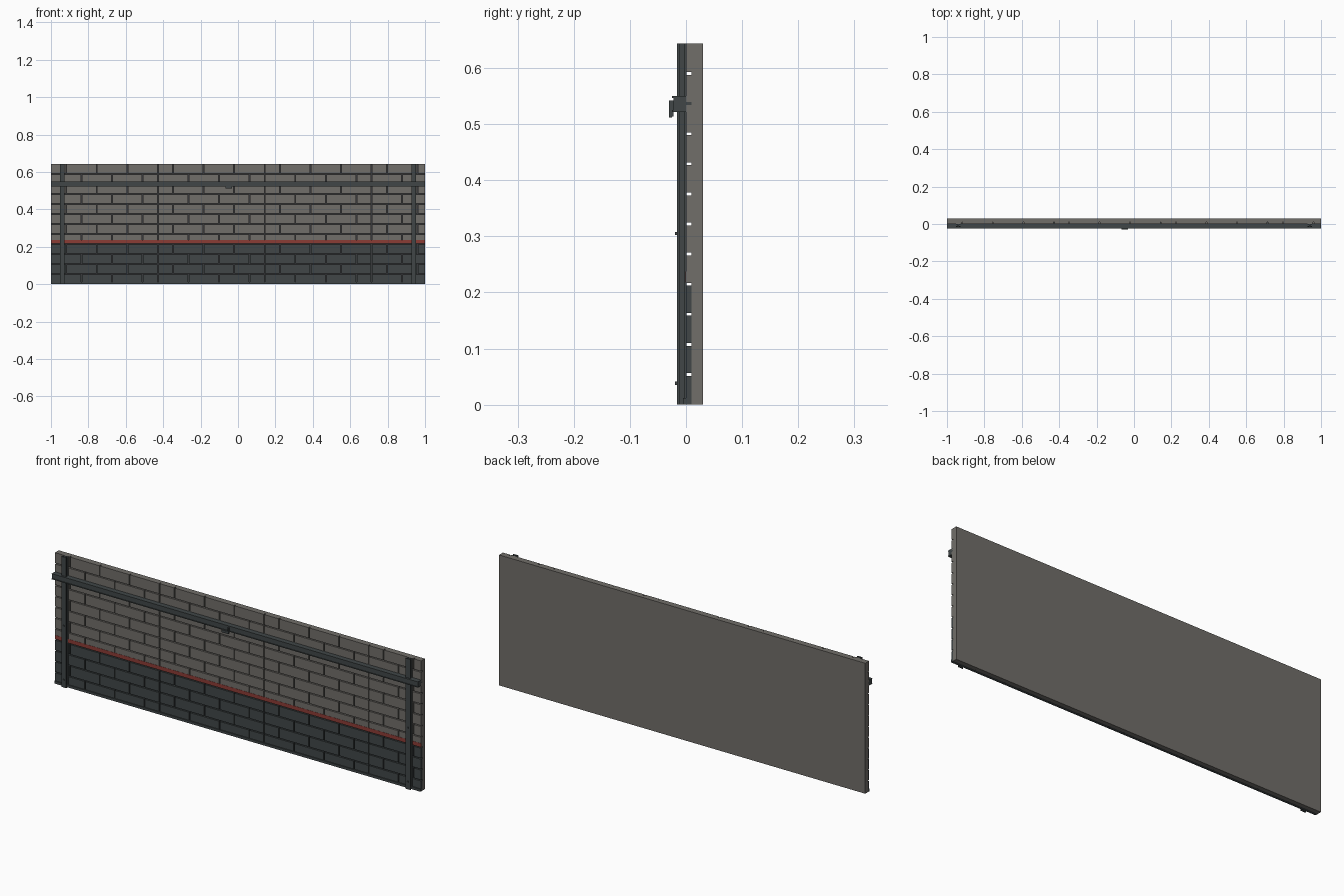
import bpy, bmesh
from mathutils import Vector, Matrix

cube = bpy.data.objects.get("Cube")
if cube:
    bpy.data.objects.remove(cube, do_unlink=True)


def material(name, rgb):
    m = bpy.data.materials.new(name)
    m.use_nodes = True
    m.diffuse_color = (*rgb, 1)
    m.node_tree.nodes["Principled BSDF"].inputs["Base Color"].default_value = (*rgb, 1)
    return m


GREY = material("warm grey brick", (0.165, 0.157, 0.143))
DARK = material("dark slate", (0.052, 0.062, 0.064))
MORTAR = material("mortar shadow grey", (0.04, 0.042, 0.045))
RED = material("red stripe", (0.26, 0.045, 0.036))

HEIGHT, ROWS = 0.644, 12
COURSE = HEIGHT / ROWS
TILE = 2 / 3.5           # wall panel width, seven half bricks
GAP = 0.0025             # half a mortar joint


def box(bm, x, y, z, index=0):
    """Add a box spanning three (low, high) ranges."""
    lo, hi = Vector((x[0], y[0], z[0])), Vector((x[1], y[1], z[1]))
    mat = Matrix.Translation((lo + hi) / 2) @ Matrix.Diagonal((*(hi - lo), 1))
    verts = bmesh.ops.create_cube(bm, size=1, matrix=mat)["verts"]
    for f in {f for v in verts for f in v.link_faces}:
        f.material_index = index


def finish(name, bm, *mats):
    mesh = bpy.data.meshes.new(name)
    bm.to_mesh(mesh)
    bm.free()
    for m in mats:
        mesh.materials.append(m)
    ob = bpy.data.objects.new(name, mesh)
    bpy.context.collection.objects.link(ob)
    return ob


def boxes(name, mat, *ranges):
    bm = bmesh.new()
    for r in ranges:
        box(bm, *r)
    return finish(name, bm, mat)


# Backing slab, its front showing as mortar
bm = bmesh.new()
box(bm, (-1, 1), (0.01, 0.03), (0, HEIGHT))
for f in bm.faces:
    f.material_index = int(f.normal.y < -0.5)
finish("wall_slab", bm, GREY, MORTAR)

# Brick courses, dark below the stripe
bm = bmesh.new()
for row in range(ROWS):
    steps = (1, 3, 5, 7) if row % 2 else (2, 4, 6, 7)
    joints = [-1 + TILE * (k + s / 7) for k in range(4) for s in steps]
    edges = [-1] + [j for j in joints if j < 0.99] + [1]
    z0 = row * COURSE + (GAP if row else 0)
    z1 = (row + 1) * COURSE - (GAP if row < ROWS - 1 else 0)
    for a, b in zip(edges, edges[1:]):
        left = a if a == -1 else a + GAP
        right = b if b == 1 else b - GAP
        box(bm, (left, right), (0, 0.01), (z0, z1), int(row < 4))
finish("bricks", bm, GREY, DARK)

# Painted stripe and skirting
boxes("stripe", RED, ((-1, 1), (-0.001, 0.002), (0.218, 0.237)))
boxes("skirting", DARK, ((-1, 1), (-0.005, 0.001), (0, 0.012)))

# Upright I-beams with bolts
for side, x in (("right", -0.94), ("left", 0.94)):
    full = (0, HEIGHT)
    boxes(side + "_upright", DARK,
          ((x - 0.013, x + 0.013), (-0.016, -0.012), full),
          ((x - 0.004, x + 0.004), (-0.012, -0.003), full),
          ((x - 0.013, x + 0.013), (-0.003, 0.001), full))
    boxes(side + "_bolts", DARK,
          *[((x - 0.003, x + 0.003), (-0.02, -0.015), (z - 0.003, z + 0.003))
            for z in (0.038, 0.305)])

# Horizontal rail with lipped edges
boxes("rail", DARK,
      ((-1, 1), (-0.022, 0.01), (0.525, 0.548)),
      ((-1, 1), (-0.025, 0.01), (0.547, 0.55)),
      ((-1, 1), (-0.025, 0.01), (0.522, 0.525)))

# Small hook hanging from the rail
boxes("rail_hook", DARK,
      ((-0.036, -0.031), (-0.03, -0.022), (0.514, 0.542)),
      ((-0.068, -0.031), (-0.03, -0.025), (0.512, 0.524)))
